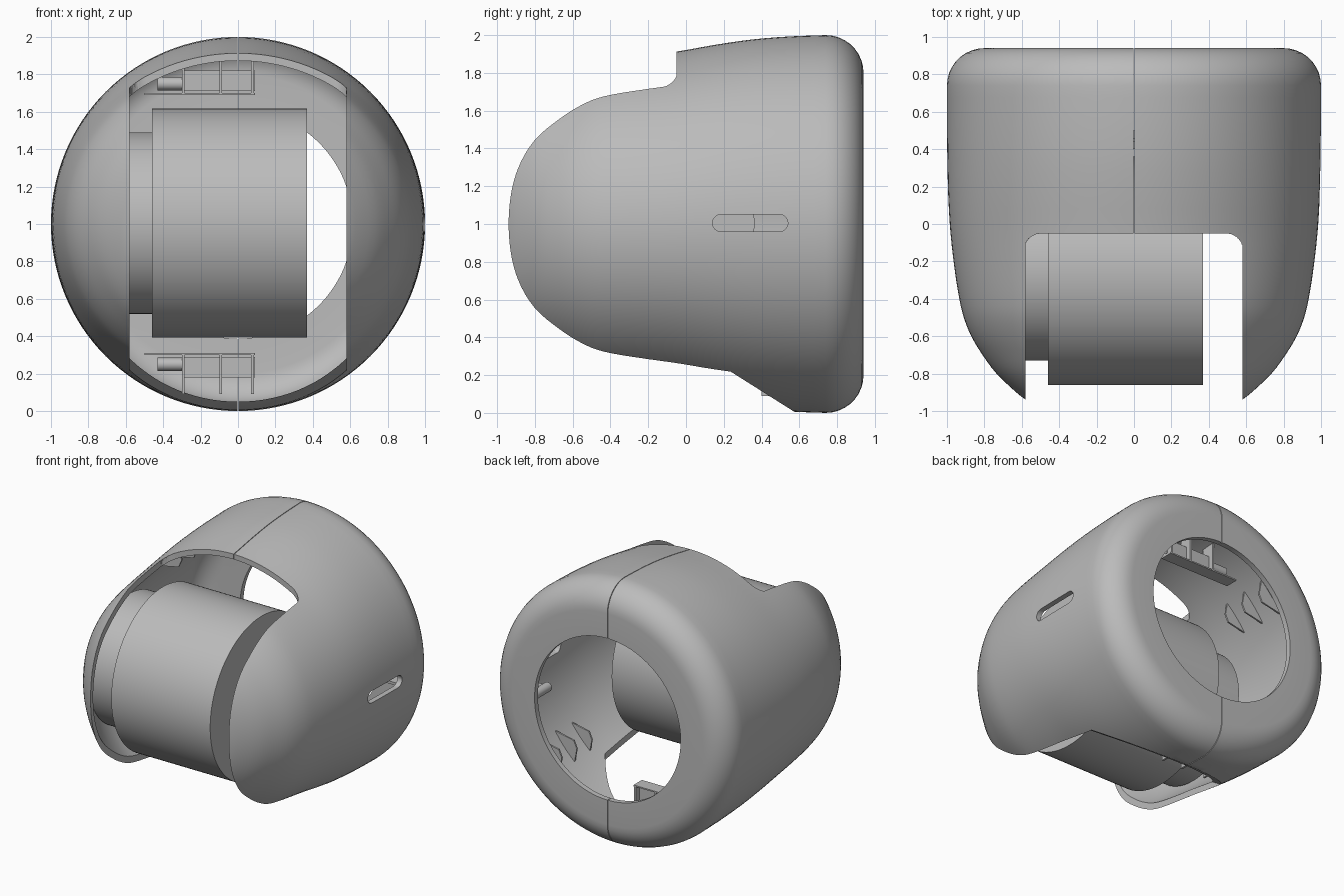
import bpy, bmesh, math
from mathutils import Matrix, Vector

if "Cube" in bpy.data.objects:
    bpy.data.objects.remove(bpy.data.objects["Cube"])

grey = bpy.data.materials.new("plain grey")
grey.use_nodes = True
grey.diffuse_color = (0.5, 0.5, 0.5, 1)
grey.node_tree.nodes["Principled BSDF"].inputs["Base Color"].default_value = (0.5, 0.5, 0.5, 1)


def add(name, bm):
    bmesh.ops.recalc_face_normals(bm, faces=bm.faces)
    mesh = bpy.data.meshes.new(name)
    bm.to_mesh(mesh)
    bm.free()
    mesh.materials.append(grey)
    obj = bpy.data.objects.new(name, mesh)
    bpy.context.collection.objects.link(obj)
    return obj


def select(obj):
    bpy.ops.object.select_all(action='DESELECT')
    obj.select_set(True)
    bpy.context.view_layer.objects.active = obj


def smooth(obj, angle=30):
    select(obj)
    bpy.ops.object.shade_smooth_by_angle(angle=math.radians(angle))


def prism(points, offset):
    """Solid made by moving a flat outline along an offset."""
    bm = bmesh.new()
    face = bm.faces.new([bm.verts.new(p) for p in points])
    top = bmesh.ops.extrude_face_region(bm, geom=[face], use_keep_orig=True)
    verts = [g for g in top["geom"] if isinstance(g, bmesh.types.BMVert)]
    bmesh.ops.translate(bm, verts=verts, vec=offset)
    return bm


def box(name, lo, hi):
    (x, y, z), (X, Y, Z) = lo, hi
    return add(name, prism([(x, y, z), (X, y, z), (X, Y, z), (x, Y, z)], (0, 0, Z - z)))


def cylinder(name, start, end, radius, sides=96):
    a, b = Vector(start), Vector(end)
    bm = bmesh.new()
    turn = (b - a).to_track_quat('Z', 'Y').to_matrix().to_4x4()
    bmesh.ops.create_cone(bm, cap_ends=True, segments=sides, radius1=radius, radius2=radius,
                          depth=(b - a).length, matrix=Matrix.Translation((a + b) / 2) @ turn)
    obj = add(name, bm)
    smooth(obj)
    return obj


def cut(obj, cutter):
    cutter.hide_render = True
    mod = obj.modifiers.new("cut", 'BOOLEAN')
    mod.operation, mod.solver, mod.object = 'DIFFERENCE', 'EXACT', cutter
    select(obj)
    bpy.ops.object.modifier_apply(modifier=mod.name)
    bpy.data.objects.remove(cutter)


def spline(points, steps=3):
    """Smooth curve through the given points."""
    p = [Vector(q) for q in points]
    p = [2 * p[0] - p[1]] + p + [2 * p[-1] - p[-2]]
    out = []
    for a, b, c, d in zip(p, p[1:], p[2:], p[3:]):
        for i in range(steps):
            t = i / steps
            out.append((2 * b + (c - a) * t + (2 * a - 5 * b + 4 * c - d) * t ** 2
                        + (3 * b - a - 3 * c + d) * t ** 3) / 2)
    return out + [p[-2]]


# Hollow shell: oval rings of (depth, half width, half height) from back to front
WALL, HOLE = 0.04, 0.613
body = spline([(0.74, 1, 1), (0.55, 1, 0.993), (0.35, 0.998, 0.977), (0.15, 0.993, 0.948),
               (-0.05, 0.981, 0.913), (-0.25, 0.958, 0.89), (-0.4, 0.934, 0.872),
               (-0.5, 0.91, 0.85), (-0.6, 0.87, 0.81), (-0.7, 0.81, 0.765),
               (-0.8, 0.735, 0.725), (-0.9, 0.63, 0.68), (-0.95, 0.565, 0.65)])


def back_round(r):
    angles = [math.radians(90 - 10 * i) for i in range(9)]
    return [(0.74 + r * math.sin(t), 0.8 + r * math.cos(t), 0.8 + r * math.cos(t)) for t in angles]


outer = [(0.94, HOLE, HOLE)] + back_round(0.2) + [tuple(v) for v in body]
inner = [(0.9, HOLE, HOLE)] + back_round(0.2 - WALL) + [(v[0], v[1] - WALL, v[2] - WALL) for v in body]
rings = outer + inner[::-1]
N = 128
bm = bmesh.new()
loops = [[bm.verts.new((a * math.cos(k * math.tau / N), y, 1 + b * math.sin(k * math.tau / N)))
          for k in range(N)] for y, a, b in rings]
for r, s in zip(loops, loops[1:] + loops[:1]):
    for k in range(N):
        j = (k + 1) % N
        bm.faces.new((r[k], r[j], s[j], s[k]))
shell = add("shell", bm)

# Front opening, running back under the shell, with rounded inner corners
W = 0.58
side = [(-1.3, -0.2), (0.9, -0.2), (0.25, 0.21), (0.05, 0.34), (-0.05, 0.6), (-0.05, 2.3), (-1.3, 2.3)]
bm = prism([(-W, y, z) for y, z in side], (2 * W, 0, 0))
corners = [e for e in bm.edges if abs(e.verts[0].co.x - e.verts[1].co.x) < 0.01
           and all(v.co.y > -0.1 and v.co.z > 0.5 for v in e.verts)]
bmesh.ops.bevel(bm, geom=corners, offset=0.09, segments=8, profile=0.5, affect='EDGES')
cut(shell, add("opening_cutter", bm))

# Rounded side slot on the left
pts = []
for cy, start in ((0.495, -90), (0.185, 90)):
    for i in range(9):
        t = math.radians(start + i * 22.5)
        pts.append((0.8, cy + 0.045 * math.cos(t), 1.005 + 0.045 * math.sin(t)))
cut(shell, add("slot_cutter", prism(pts, (0.4, 0, 0))))

# Fine seam between the two halves
cut(shell, box("seam_cutter", (-0.0025, -1.2, -0.2), (0.0025, 1.2, 2.2)))
smooth(shell)

# Drum across the opening, with its narrower neck
cylinder("drum", (-0.46, -0.25, 1.005), (0.37, -0.25, 1.005), 0.612, 128)
cylinder("drum_neck", (-0.74, -0.245, 1.005), (-0.46, -0.245, 1.005), 0.485, 128)

# Triangular stiffening fins on the inside wall
for sx in (-1, 1):
    for sz in (-1, 1):
        for i, y in enumerate((0.22, 0.4, 0.58, 0.74)):
            outline = [(f * 0.97 * math.cos(math.radians(d)) * sx, y,
                        1 + f * 0.95 * math.sin(math.radians(d)) * sz)
                       for d, f in ((32, 1), (40, 1), (48, 1), (44, 0.9), (40, 0.88))]
            add("fin", prism(outline, (0, 0.012, 0)))

# Screw bosses and latch brackets at the top and bottom
for s in (-1, 1):
    def level(h):
        return 1 + s * h
    cylinder("boss", (-0.43, 0.45, level(0.75)), (-0.29, 0.45, level(0.75)), 0.035, 24)
    box("bracket_plate", (-0.3, 0.44, level(0.71)), (0.09, 0.46, level(0.82)))
    box("bracket_shelf", (-0.5, 0.4, level(0.69)), (0.09, 0.5, level(0.7)))
    for x in (-0.3, -0.1, 0.07):
        box("bracket_rib", (x, 0.4, level(0.69)), (x + 0.015, 0.5, level(0.91)))

# Boss and support behind the side slot
cylinder("side_boss", (0.74, 0.6, 0.92), (0.74, 0.78, 0.92), 0.035, 24)
box("side_support", (0.74, 0.6, 0.91), (0.95, 0.72, 0.93))
